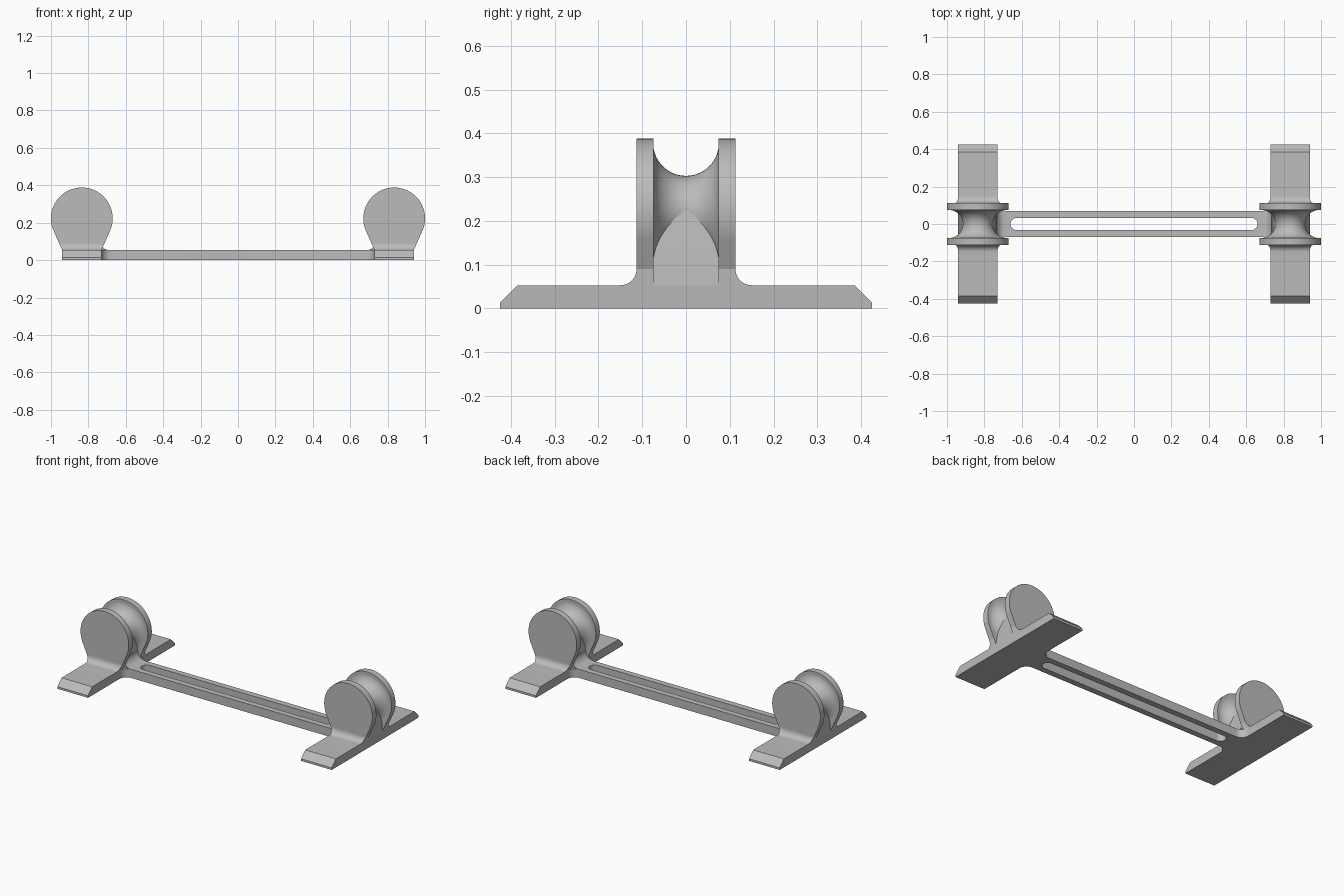
import bpy, bmesh
from math import sin, cos, pi, radians, hypot, atan2, acos

cube = bpy.data.objects.get("Cube")
if cube:
    bpy.data.objects.remove(cube)

mat = bpy.data.materials.new("light grey")
mat.use_nodes = True
grey = (0.5, 0.5, 0.5, 1)
mat.diffuse_color = grey
mat.node_tree.nodes["Principled BSDF"].inputs["Base Color"].default_value = grey

CX, CZ = 0.835, 0.223      # roller axis
R, WAIST = 0.165, 0.08     # flange and groove radii
TOP = 0.053                # top of foot and bar
HALF = 0.105               # half width of foot
IN, OUT = 0.074, 0.113     # flange faces in y


def arc(cx, cy, r, a0, a1, n=12):
    return [(cx + r * cos(radians(a0 + (a1 - a0) * i / n)),
             cy + r * sin(radians(a0 + (a1 - a0) * i / n))) for i in range(n + 1)]


def finish(name, bm, mirror="X"):
    bmesh.ops.remove_doubles(bm, verts=bm.verts, dist=1e-5)
    bmesh.ops.recalc_face_normals(bm, faces=bm.faces)
    me = bpy.data.meshes.new(name)
    bm.to_mesh(me)
    bm.free()
    me.materials.append(mat)
    ob = bpy.data.objects.new(name, me)
    bpy.context.collection.objects.link(ob)
    bpy.ops.object.select_all(action="DESELECT")
    ob.select_set(True)
    bpy.context.view_layer.objects.active = ob
    bpy.ops.object.shade_smooth_by_angle(angle=radians(32))
    for axis in mirror:
        m = ob.modifiers.new("mirror " + axis, "MIRROR")
        m.use_axis = [axis == a for a in "XYZ"]
        m.merge_threshold = 1e-5
    return ob


def prism(pts, place, lo, hi):
    """Extrude a 2D outline from lo to hi; place(u, v, w) gives the 3D point."""
    bm = bmesh.new()
    ends = [[bm.verts.new(place(u, v, w)) for u, v in pts] for w in (lo, hi)]
    for ring in ends:
        bm.faces.new(ring)
    for i in range(len(pts)):
        j = (i + 1) % len(pts)
        bm.faces.new((ends[0][i], ends[0][j], ends[1][j], ends[1][i]))
    return bm


def xz(u, v, w):
    return (u, w, v)


# Straight flange sides run tangent from the foot edge to the circle
drop = CZ - TOP
tangent = -atan2(drop, HALF) + acos(R / hypot(HALF, drop))
tx, tz = R * cos(tangent), CZ + R * sin(tangent)


def flange_half(z):
    return HALF + max(0, z - TOP) * (tx - HALF) / (tz - TOP)


# Foot with bevelled ends and fillets flowing up into the flanges
F = 0.037
right = [(0.425, 0), (0.425, 0.013), (0.385, TOP)]
right += arc(OUT + F, TOP + F, F, 270, 180, 10)
right += [(IN, TOP + F), (IN, TOP)]
foot = right + [(-y, z) for y, z in reversed(right)]
finish("foot", prism(foot, lambda y, z, s: (CX + s * flange_half(z), y, z), -1, 1))

# Teardrop flanges
zb = TOP + F
deg = tangent * 180 / pi
outline = [(CX - flange_half(zb), zb), (CX + flange_half(zb), zb)]
outline += arc(CX, CZ, R, deg, 180 - deg, 64)
finish("flange", prism(outline, xz, IN, OUT), "XY")

# Grooved roller between the flanges
G = IN + 0.001
bm = bmesh.new()
verts = [bm.verts.new((CX + r, y, CZ)) for y, r in arc(0, WAIST + G, G, 180, 360, 28)]
edges = [bm.edges.new(p) for p in zip(verts, verts[1:])]
bmesh.ops.spin(bm, geom=verts + edges, cent=(CX, 0, CZ), axis=(0, 1, 0),
               angle=2 * pi, steps=72)
finish("roller", bm)

# Web carrying the roller on the foot
web = [(CX - HALF, TOP - 0.01), (CX + HALF, TOP - 0.01), (CX + HALF, TOP),
       (CX + WAIST, CZ), (CX - WAIST, CZ), (CX - HALF, TOP)]
finish("web", prism(web, xz, -IN, IN))

# Slotted connecting bar, half plan mirrored across its length
EDGE, SLOT, END = 0.07, 0.033, 0.66
foot_x = CX - HALF
end = arc(END - SLOT, 0, SLOT, 90, 0)
end += [(foot_x, 0), (foot_x, EDGE + 0.05)]
end += arc(foot_x - 0.05, EDGE + 0.05, 0.05, 0, -90)
bar = end + [(-x, y) for x, y in reversed(end)]
bm = prism(bar, lambda x, y, z: (x, y, z), 0, TOP)
seam = [f for f in bm.faces if all(abs(v.co.y) < 1e-5 for v in f.verts)]
bmesh.ops.delete(bm, geom=seam, context="FACES_ONLY")
finish("connecting_bar", bm, "Y")

# Fillet rising from the bar to the web
C = 0.05
rise = arc(foot_x + 0.006 - C, TOP + C, C, 270, 360)
rise += [(foot_x + 0.03, TOP + C), (foot_x + 0.03, TOP)]
finish("bar_fillet", prism(rise, xz, -EDGE, EDGE))
